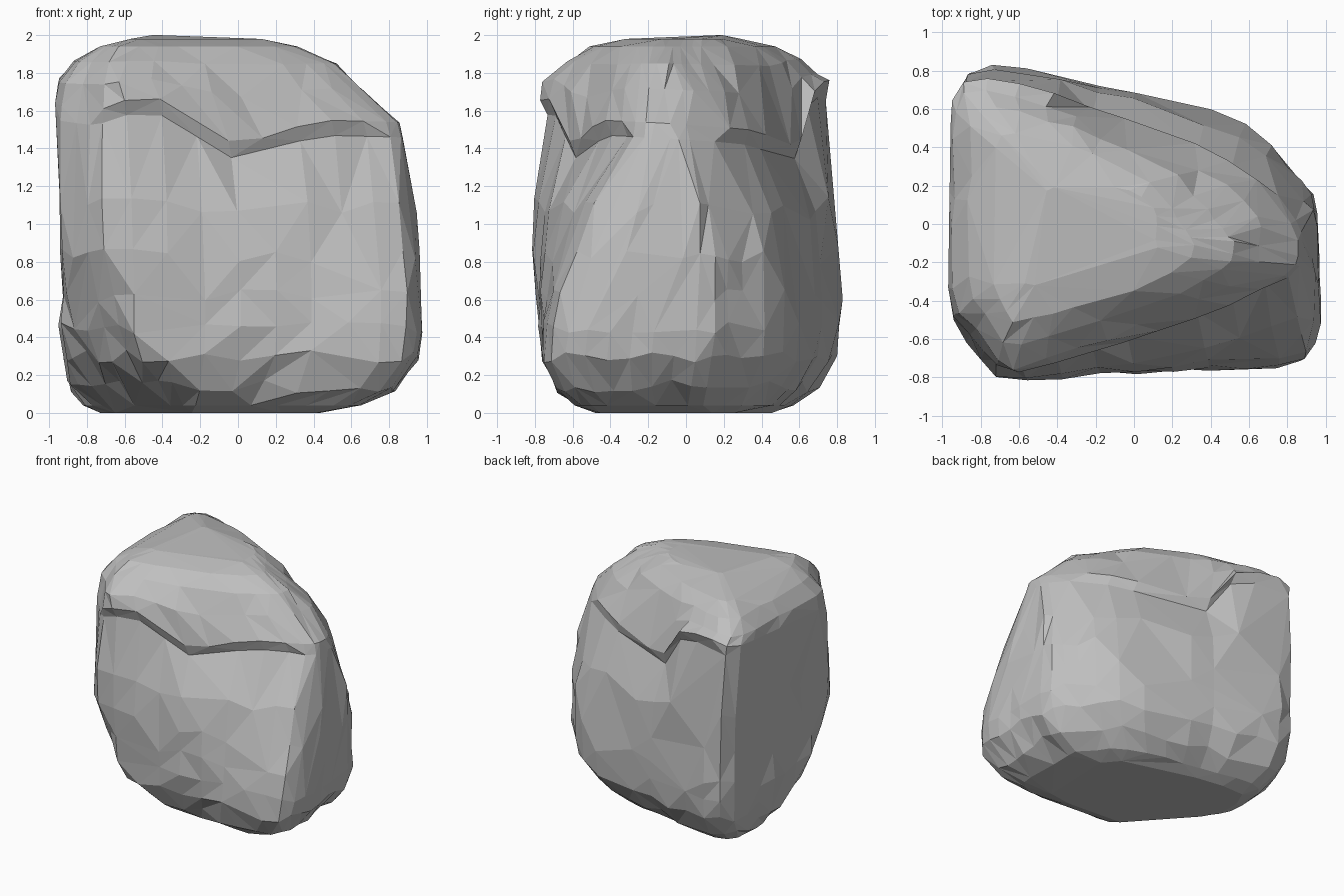
import bpy
import bmesh
import random
from mathutils import Vector, noise

if "Cube" in bpy.data.objects:
    bpy.data.objects.remove(bpy.data.objects["Cube"], do_unlink=True)

random.seed(4)
SIDES = 40

# Cross-sections: height, left x, right x, then the y of the four corners
# (front-left, front-right, back-left, back-right), and the ledge influence
LEVELS = [
    (0.00, -.72, .46, -.44, -.48, .50, .22, 0),
    (0.04, -.82, .66, -.52, -.60, .60, .28, 0),
    (0.14, -.89, .83, -.64, -.70, .74, .34, 0),
    (0.30, -.92, .94, -.74, -.76, .84, .40, 0),
    (0.45, -.93, .96, -.78, -.74, .86, .40, 0),
    (0.62, -.93, .96, -.81, -.69, .86, .40, 0),
    (0.82, -.935, .95, -.84, -.60, .86, .37, .1),
    (1.05, -.94, .93, -.84, -.50, .86, .32, .35),
    (1.36, -.95, .88, -.82, -.26, .82, .18, 1),
    (1.44, -.96, .86, -.82, -.25, .82, .16, 1),
    (1.68, -.94, .66, -.80, -.22, .75, .12, .35),
    (1.84, -.86, .51, -.67, -.22, .65, .12, .1),
    (1.94, -.73, .30, -.52, -.20, .51, .12, 0),
    (1.98, -.60, .12, -.34, -.14, .32, .12, 0),
    (2.00, -.48, -.15, -.10, -.06, .20, .10, 0),
]
# Broken ledge line under the cap slab, as (x, height)
FRONT_LEDGE = [(-.8, 1.60), (-.46, 1.69), (0, 1.41), (.42, 1.55), (.9, 1.54)]
BACK_LEDGE = [(-.9, 1.73), (-.69, 1.78), (-.4, 1.70), (-.2, 1.40), (.5, 1.5), (.9, 1.52)]

# Worn corners: reach along the diagonal, as (height, distance)
DIAGONAL = Vector((.766, .643, 0))
FRONT_LEFT_WEAR = [(0, .48), (.08, .57), (.17, .72), (.35, .88), (.55, .96),
                   (.9, 1.06), (1.45, 1.05), (1.77, .98), (1.9, .86), (2, .7)]
BACK_RIGHT_WEAR = [(0, .5), (.06, .58), (.2, .74), (.45, .82), (.87, .8),
                   (1.38, .69), (1.6, .6), (1.75, .48), (1.87, .3), (2, .1)]


def mix(a, b, t):
    return a + (b - a) * t


def along(line, x):
    """Value of a broken line at x."""
    if x <= line[0][0]:
        return line[0][1]
    for (xa, za), (xb, zb) in zip(line, line[1:]):
        if x <= xb:
            return mix(za, zb, (x - xa) / (xb - xa))
    return line[-1][1]


def rounded_square(i):
    """Evenly spaced point on a square with softened corners."""
    side, t = divmod(4 * i / SIDES, 1)
    u, v = 2 * t - 1, -1
    for _ in range(int(side)):
        u, v = -v, u
    k = (abs(u) ** 8 + abs(v) ** 8) ** (1 / 8)
    return u / k, v / k


def ring_point(level, i):
    z, left, right, fl, fr, bl, br, pull = level
    u, v = rounded_square(i)
    s, t = (u + 1) / 2, (v + 1) / 2
    x = mix(left, right, s)
    # Front and back walls bow outward between their corners
    bow = 1 - u * u
    front = mix(fl, fr, s) - bow * 0.16 * max(0, fr - fl)
    back = mix(bl, br, s) + bow * 0.1 * (bl - br)
    y = mix(front, back, t)
    ledge = mix(along(FRONT_LEDGE, x), along(BACK_LEDGE, x), t)
    p = Vector((x, y, z + (ledge - 1.44) * pull))
    # Wear down the two blunt corners
    for wear, way in ((FRONT_LEFT_WEAR, -DIAGONAL), (BACK_RIGHT_WEAR, DIAGONAL)):
        p -= way * max(0, p.dot(way) - along(wear, p.z))
    # Undercut below the slab on the front and back only
    if z == 1.36 and abs(v) > abs(u) and -.76 < x < .8:
        p.y -= 0.04 * (1 if v > 0 else -1)
    # Broad dents, plus fine chipping away from the ledge
    out = Vector((u, v, 0)).normalized()
    p += out * noise.noise(p * 2.6) * 0.02
    if pull < 1:
        p += out * random.uniform(-.013, .013)
        if 0.1 < z < 1.6:
            p.z += random.uniform(-.035, .035)
    return p


# Loft the boulder body and close the underside and the crown
bm = bmesh.new()
rings = [[bm.verts.new(ring_point(lv, i)) for i in range(SIDES)] for lv in LEVELS]
for low, high in zip(rings, rings[1:]):
    for i in range(SIDES):
        j = (i + 1) % SIDES
        a, b, c, d = low[i], low[j], high[j], high[i]
        if random.random() < 0.5:
            bm.faces.new((a, b, c))
            bm.faces.new((a, c, d))
        else:
            bm.faces.new((a, b, d))
            bm.faces.new((b, c, d))
bm.faces.new(rings[0][::-1])
bm.faces.new(rings[-1])
bmesh.ops.remove_doubles(bm, verts=bm.verts[:], dist=0.04)

# Merge nearly level faces into larger irregular facets
bmesh.ops.dissolve_limit(bm, angle_limit=0.13, verts=bm.verts[:], edges=bm.edges[:])
bmesh.ops.triangulate(bm, faces=bm.faces[:])
bmesh.ops.recalc_face_normals(bm, faces=bm.faces[:])

mesh = bpy.data.meshes.new("boulder")
bm.to_mesh(mesh)
bm.free()
boulder = bpy.data.objects.new("boulder", mesh)
bpy.context.collection.objects.link(boulder)

# Stone colour
stone = bpy.data.materials.new("grey_stone")
stone.use_nodes = True
grey = (0.52, 0.52, 0.52, 1)
stone.diffuse_color = grey
stone.node_tree.nodes["Principled BSDF"].inputs["Base Color"].default_value = grey
mesh.materials.append(stone)
